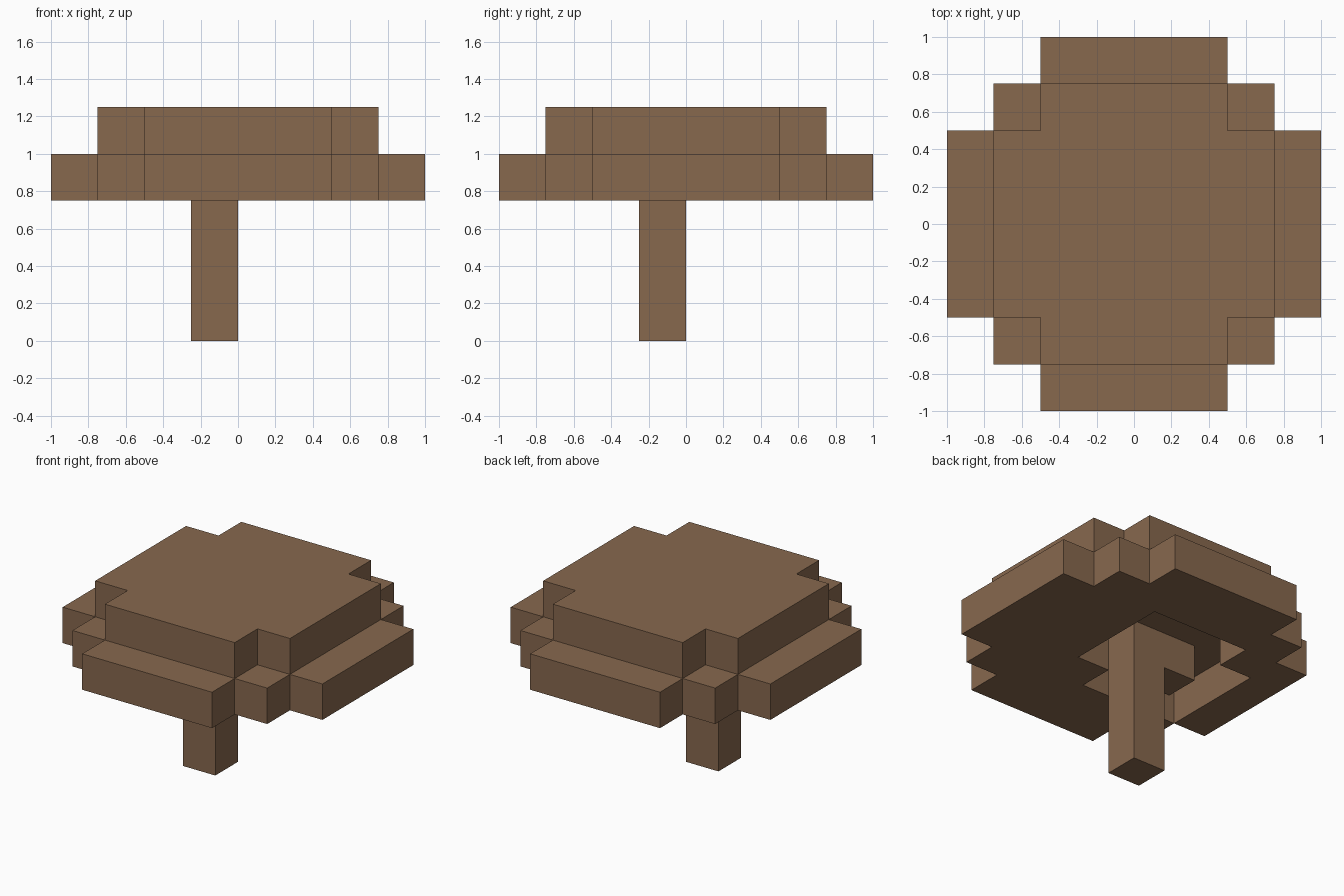
import bpy
import bmesh

cube = bpy.data.objects.get("Cube")
if cube:
    bpy.data.objects.remove(cube, do_unlink=True)

U = 0.25  # block size

brown = bpy.data.materials.new("mushroom brown")
brown.use_nodes = True
colour = (0.242, 0.138, 0.076, 1)
brown.diffuse_color = colour
brown.node_tree.nodes["Principled BSDF"].inputs["Base Color"].default_value = colour


def prism(name, outline, bottom, top):
    """Extrude an outline given in block units between two heights."""
    bm = bmesh.new()
    base = bm.faces.new([bm.verts.new((x * U, y * U, bottom * U)) for x, y in outline])
    grown = bmesh.ops.extrude_face_region(bm, geom=[base], use_keep_orig=True)
    verts = [v for v in grown["geom"] if isinstance(v, bmesh.types.BMVert)]
    bmesh.ops.translate(bm, vec=(0, 0, (top - bottom) * U), verts=verts)
    bmesh.ops.recalc_face_normals(bm, faces=bm.faces)
    mesh = bpy.data.meshes.new(name)
    bm.to_mesh(mesh)
    bm.free()
    mesh.materials.append(brown)
    obj = bpy.data.objects.new(name, mesh)
    bpy.context.collection.objects.link(obj)
    return obj


def four_fold(points):
    """Repeat one side of an outline around the centre in quarter turns."""
    outline = []
    for _ in range(4):
        outline += points
        points = [(-y, x) for x, y in points]
    return outline


def rect(x0, x1, y0, y1):
    return [(x0, y0), (x1, y0), (x1, y1), (x0, y1)]


# Stepped cap: wide brim below, smaller crown above
brim = prism("cap_brim", four_fold([(4, -2), (4, 2), (3, 2), (3, 3), (2, 3)]), 3, 4)
prism("cap_crown", four_fold([(3, -2), (3, 2), (2, 2)]), 4, 5)

# Uneven hollow under the cap, up to the underside of the crown
hollow = prism("hollow_cutter",
               [(-3, -2), (0, -2), (0, -1), (1, -1), (1, 2), (-2, 2), (-2, 1), (-3, 1)],
               2, 5)
hollow.hide_render = True
cut = brim.modifiers.new("hollow", 'BOOLEAN')
cut.operation = 'DIFFERENCE'
cut.solver = 'EXACT'
cut.object = hollow
bpy.context.view_layer.objects.active = brim
bpy.ops.object.modifier_apply(modifier=cut.name)
bpy.data.objects.remove(hollow, do_unlink=True)

# Off-centre stem reaching the crown, with a block beside its top
prism("stem", rect(-1, 0, -1, 0), 0, 4)
prism("stem_side_block", rect(-2, -1, -1, 0), 3, 4)
